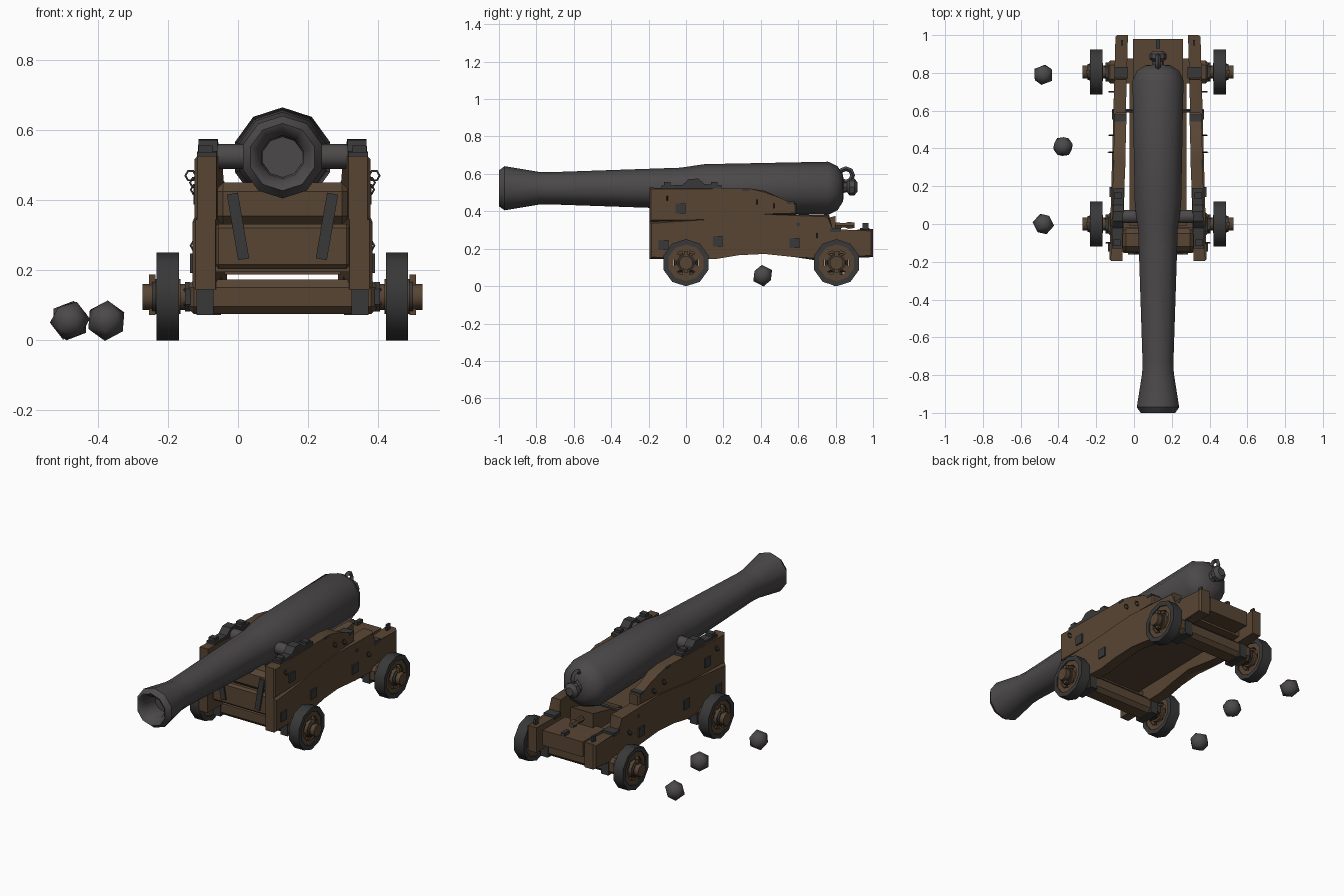
import bpy, bmesh, math, random
from mathutils import Matrix, Vector

if "Cube" in bpy.data.objects:
    bpy.data.objects.remove(bpy.data.objects["Cube"])

random.seed(4)
CX = 0.127                      # centre line of the gun


def material(name, rgb):
    m = bpy.data.materials.new(name)
    m.diffuse_color = (*rgb, 1)
    m.use_nodes = True
    m.node_tree.nodes["Principled BSDF"].inputs["Base Color"].default_value = m.diffuse_color
    return m


WOOD = material("brown wood", (0.098, 0.060, 0.034))
GUN = material("gun metal", (0.072, 0.066, 0.067))
IRON = material("dark iron", (0.040, 0.040, 0.041))


def finish(name, bm, mat, angle=35):
    bmesh.ops.recalc_face_normals(bm, faces=bm.faces)
    me = bpy.data.meshes.new(name)
    bm.to_mesh(me)
    bm.free()
    me.materials.append(mat)
    me.shade_smooth()
    me.set_sharp_from_angle(angle=math.radians(angle))
    ob = bpy.data.objects.new(name, me)
    bpy.context.collection.objects.link(ob)
    return ob


def box(name, c, size, mat, rot=None, bevel=0.0):
    bm = bmesh.new()
    bmesh.ops.create_cube(bm, size=1)
    bmesh.ops.scale(bm, vec=size, verts=bm.verts)
    if bevel:
        bmesh.ops.bevel(bm, geom=bm.edges[:], offset=bevel, segments=1, affect='EDGES')
    m = Matrix.Translation(c)
    if rot:
        m = m @ Matrix.Rotation(rot[1], 4, rot[0])
    bm.transform(m)
    return finish(name, bm, mat)


def lathe(name, profile, sides, mat, origin, axis='Y', turn=0.0, closed=False, angle=40):
    """Rings of (along, radius) swept round an axis; radius 0 closes to a point."""
    bm = bmesh.new()
    rings = []
    for a, r in profile:
        n = 1 if r == 0 else sides
        ring = []
        for i in range(n):
            t = turn + math.tau * i / sides
            u, v = r * math.cos(t), r * math.sin(t)
            p = Vector((u, a, v)) if axis == 'Y' else Vector((a, u, v))
            ring.append(bm.verts.new(p + Vector(origin)))
        rings.append(ring)
    pairs = list(zip(rings, rings[1:])) + ([(rings[-1], rings[0])] if closed else [])
    for A, B in pairs:
        for i in range(sides):
            q = [A[i % len(A)], A[(i + 1) % len(A)], B[(i + 1) % len(B)], B[i % len(B)]]
            bm.faces.new(list(dict.fromkeys(q)))
    return finish(name, bm, mat, angle)


def rod(name, x0, x1, r, y, z, mat, sides=8):
    return lathe(name, [(x0, 0), (x0, r), (x1, r), (x1, 0)], sides, mat, (0, y, z), 'X', math.pi / sides)


def cheek_off(y):               # side plates converge towards the rear
    return 0.222 - 0.033 * (y + 0.2) / 1.2


def slab(name, side, pts, d0, d1, mat, bevel=0.0):
    """Side plate from a (y, z) outline, between offsets d0 and d1 of the cheek line."""
    bm = bmesh.new()
    inner = [bm.verts.new((CX + side * (cheek_off(y) + d0), y, z)) for y, z in pts]
    outer = [bm.verts.new((CX + side * (cheek_off(y) + d1), y, z)) for y, z in pts]
    bm.faces.new(inner)
    cap = bm.faces.new(outer)
    n = len(pts)
    for i in range(n):
        bm.faces.new((inner[i], inner[(i + 1) % n], outer[(i + 1) % n], outer[i]))
    if bevel:
        bmesh.ops.bevel(bm, geom=cap.edges[:], offset=bevel, segments=1, affect='EDGES')
    return finish(name, bm, mat, 30)


def torus(name, c, R, r, mat, axis, n=8, m=4):
    bm = bmesh.new()
    g = [[bm.verts.new(((R + r * math.cos(b)) * math.cos(a), (R + r * math.cos(b)) * math.sin(a), r * math.sin(b)))
          for b in [math.tau * j / m for j in range(m)]] for a in [math.tau * i / n for i in range(n)]]
    for i in range(n):
        for j in range(m):
            bm.faces.new((g[i][j], g[(i + 1) % n][j], g[(i + 1) % n][(j + 1) % m], g[i][(j + 1) % m]))
    bm.transform(Matrix.Translation(c) @ Vector((0, 0, 1)).rotation_difference(Vector(axis)).to_matrix().to_4x4())
    return finish(name, bm, mat, 60)


# barrel with flared muzzle and shallow bore
lathe("barrel", [(-0.88, 0), (-0.88, 0.058), (-0.96, 0.062), (-0.995, 0.085), (-1.0, 0.096), (-0.97, 0.118),
                 (-0.79, 0.088), (-0.73, 0.086), (-0.12, 0.107), (-0.03, 0.110), (0.10, 0.129), (0.76, 0.142),
                 (0.81, 0.118), (0.84, 0.07), (0.845, 0)], 10, GUN, (CX, 0, 0.523), turn=math.pi / 10)
# cascabel knob, breech loop and trunnions
lathe("breech_knob", [(0.83, 0.035), (0.86, 0.028), (0.875, 0.045), (0.9, 0.045), (0.917, 0.025), (0.917, 0)],
      8, GUN, (CX, 0, 0.53))
torus("breech_loop", (CX, 0.855, 0.592), 0.036, 0.013, GUN, (1, 0, 0))
rod("trunnions", CX - 0.235, CX + 0.235, 0.036, 0.04, 0.525, GUN, 10)

# axles, wheels
for y, end in ((0.0, "front"), (0.805, "rear")):
    box(end + "_axle_beam", (CX, y, 0.124), (0.55, 0.12, 0.098), WOOD, bevel=0.022)
    rod(end + "_axle", CX - 0.4, CX + 0.4, 0.037, y, 0.124, WOOD, 10)
    for s in (-1, 1):
        side = "left" if s < 0 else "right"
        tag = f"{end}_{side}"
        wx = CX + s * 0.327
        w = 0.032
        lathe(tag + "_tyre", [(-w, 0.098), (-w, 0.126), (w, 0.126), (w, 0.098)], 10, IRON,
              (wx, y, 0.125), 'X', math.pi / 10, True)
        lathe(tag + "_wheel_rim", [(-0.026, 0.07), (-0.026, 0.1), (0.026, 0.1), (0.026, 0.07)], 10, WOOD,
              (wx, y, 0.125), 'X', math.pi / 10, True)
        rod(tag + "_hub", wx - 0.036, wx + 0.036, 0.05, y, 0.125, WOOD, 10)
        rod(tag + "_hub_band", wx + s * 0.036, wx + s * 0.046, 0.044, y, 0.125, IRON, 10)
        for k in range(3):
            box(tag + "_spoke", (wx, y, 0.125), (0.036, 0.036, 0.16), WOOD, ('X', math.pi * k / 3))
        box(tag + "_linch_pin", (CX + s * 0.372, y, 0.13), (0.018, 0.02, 0.115), WOOD)
        # iron strap tying the axle to the cheek
        box(tag + "_axle_strap", (CX + s * (cheek_off(y) + 0.005), y, 0.125), (0.048, 0.13, 0.106), IRON)
        box(tag + "_axle_collar", (CX + s * 0.27, y, 0.124), (0.024, 0.1, 0.085), IRON, bevel=0.02)

# cheeks: lower stepped plank and upper plank
lower = [(-0.195, 0.145), (0.16, 0.145), (0.28, 0.165), (0.42, 0.182), (0.58, 0.155), (0.68, 0.14), (0.74, 0.155),
         (1.0, 0.155), (1.0, 0.305), (0.775, 0.295), (0.765, 0.38), (0.4, 0.385), (0.1, 0.355), (-0.195, 0.345)]
upper = [(-0.195, 0.345), (0.1, 0.355), (0.4, 0.385), (0.59, 0.382), (0.59, 0.442), (0.5, 0.465),
         (0.42, 0.51), (0.34, 0.522), (-0.195, 0.526)]
for s in (-1, 1):
    side = "left" if s < 0 else "right"
    slab(side + "_cheek_lower", s, lower, -0.03, 0.036, WOOD, 0.01)
    slab(side + "_cheek_upper", s, upper, -0.034, 0.029, WOOD, 0.008)

    def on(y, d=0.0):
        return CX + s * (cheek_off(y) + d)

    # trunnion cap: bent strap over the trunnion
    cap = [(-0.13, 0.52), (-0.13, 0.538), (-0.02, 0.54), (0.015, 0.572), (0.065, 0.575), (0.1, 0.545),
           (0.19, 0.54), (0.19, 0.52)]
    slab(side + "_trunnion_cap", s, cap, -0.031, 0.024, IRON)
    for y in (-0.10, 0.15):
        box(side + "_cap_bolt", (on(y), y, 0.545), (0.04, 0.035, 0.022), IRON)
    # square plates on the outer face
    for y, z, d in ((-0.03, 0.415, 0.031), (0.58, 0.23, 0.038), (0.17, 0.24, 0.038), (-0.12, 0.22, 0.038)):
        box(side + "_plate", (on(y, d), y, z), (0.012, 0.052, 0.055), IRON)
    # ring bolts and small hooks
    for y, z, d in ((-0.1, 0.47, 0.035), (0.38, 0.45, 0.035), (0.47, 0.43, 0.035), (0.7, 0.27, 0.042)):
        torus(side + "_ring", (on(y, d + 0.008), y, z), 0.014, 0.004, IRON, (0, 1, 0), 6, 3)
    box(side + "_rear_strap", (on(0.8), 0.8, 0.3), (0.074, 0.06, 0.022), IRON)
    box(side + "_rear_hook", (on(0.96), 0.96, 0.32), (0.012, 0.03, 0.035), IRON)
    for y in (0.32, 0.56):
        box(side + "_top_band", (on(y, -0.002), y, 0.515 if y < 0.4 else 0.447), (0.067, 0.04, 0.014), IRON)
    # slanted straps on the front boards
    box(side + "_front_strap", (CX + s * 0.127, -0.156, 0.325), (0.032, 0.012, 0.19), IRON, ('Y', s * 0.17))

# front boards between the cheeks
box("top_transom", (CX, -0.085, 0.39), (0.39, 0.12, 0.12), WOOD, bevel=0.025)
box("lower_transom", (CX, -0.085, 0.268), (0.39, 0.135, 0.128), WOOD, bevel=0.012)
box("foot_transom", (CX, -0.05, 0.21), (0.39, 0.12, 0.03), WOOD)

# floor under the gun, rear bed, wedge and cross rod
box("floor_bed", (CX, 0.40, 0.232), (0.30, 0.82, 0.04), WOOD, ('X', 0.02))
box("rear_bed", (CX, 0.875, 0.245), (0.265, 0.21, 0.09), WOOD)
box("rear_cross_beam", (CX, 0.81, 0.225), (0.37, 0.13, 0.075), WOOD)
bm = bmesh.new()
bmesh.ops.create_cube(bm, size=1)
for v in bm.verts:
    rear = v.co.y > 0
    top = 0.375 if rear else 0.30
    v.co = Vector((CX + v.co.x * (0.15 if rear else 0.11), 0.80 if rear else 0.5, top if v.co.z > 0 else 0.245))
finish("elevating_wedge", bm, WOOD)
lathe("wedge_handle", [(0.79, 0.018), (0.85, 0.014), (0.87, 0.022), (0.9, 0.016), (0.9, 0)], 6, WOOD, (CX, 0, 0.325))
box("rear_eye_bolt", (CX, 0.955, 0.295), (0.022, 0.05, 0.03), IRON)
rod("cross_rod", CX - 0.24, CX + 0.24, 0.011, 0.6, 0.33, IRON, 6)

# cannon balls
for i, (x, y) in enumerate(((-0.48, 0.79), (-0.376, 0.41), (-0.48, 0.0))):
    bm = bmesh.new()
    bmesh.ops.create_icosphere(bm, subdivisions=1, radius=0.058)
    bm.transform(Matrix.Translation((x, y, 0.056)) @ Matrix.Rotation(random.uniform(0, 3), 4, (0.3, 0.2, 1)))
    finish("cannon_ball", bm, GUN, 50)
